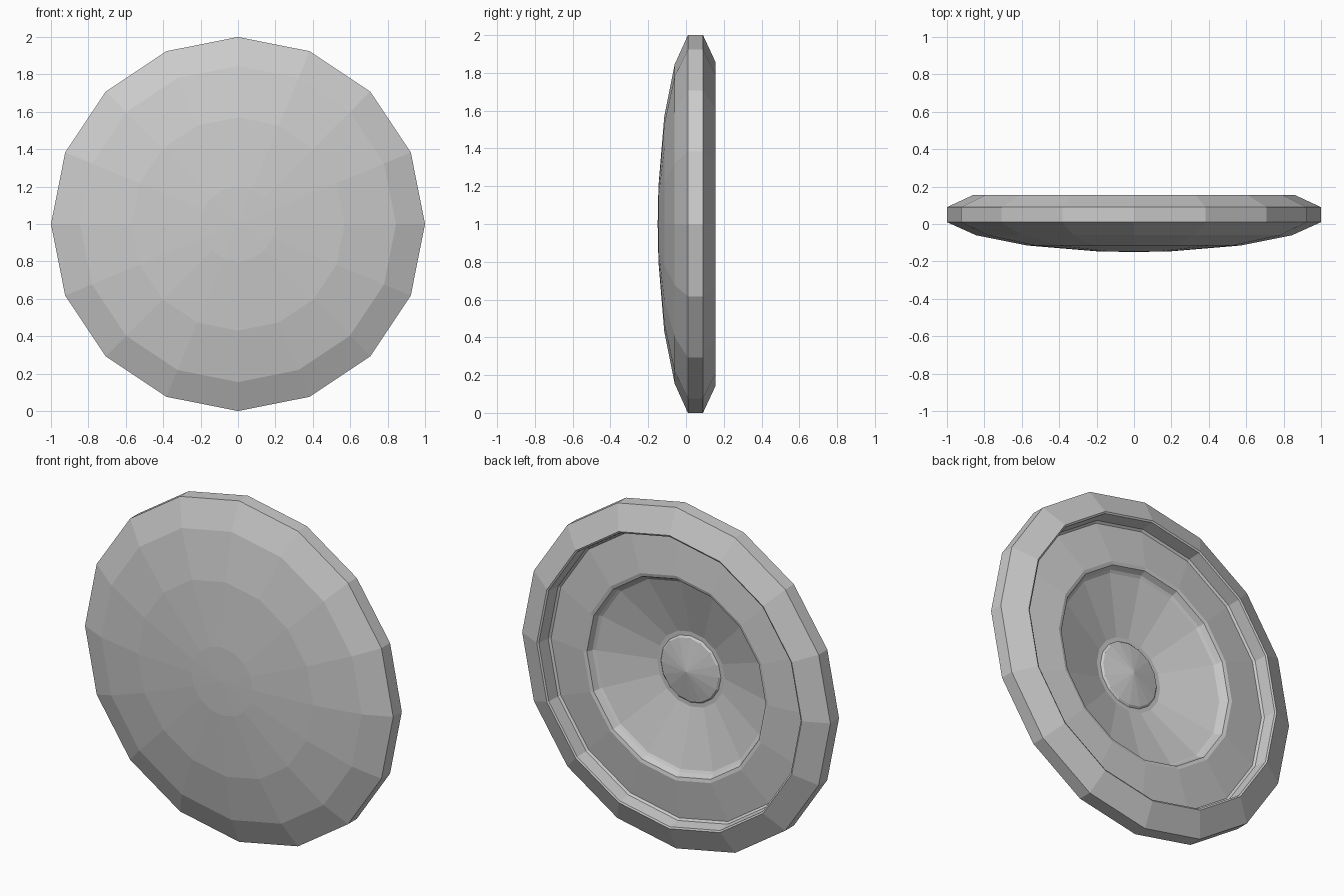
import bpy, bmesh
from math import sin, cos, pi

if "Cube" in bpy.data.objects:
    bpy.data.objects.remove(bpy.data.objects["Cube"])

SIDES = 16


def lathe(name, profile):
    """Spin (radius, y) points about the y axis through z = 1."""
    bm = bmesh.new()
    rings = []
    for r, y in profile:
        if r == 0:
            rings.append([bm.verts.new((0, y, 1))] * SIDES)
        else:
            rings.append([bm.verts.new((r * cos(2 * pi * i / SIDES), y,
                                        1 + r * sin(2 * pi * i / SIDES)))
                          for i in range(SIDES)])
    for a, b in zip(rings, rings[1:]):
        for i in range(SIDES):
            j = (i + 1) % SIDES
            quad = [a[i], a[j], b[j], b[i]]
            bm.faces.new(list(dict.fromkeys(quad)))
    bmesh.ops.recalc_face_normals(bm, faces=bm.faces)
    mesh = bpy.data.meshes.new(name)
    bm.to_mesh(mesh)
    bm.free()
    obj = bpy.data.objects.new(name, mesh)
    bpy.context.collection.objects.link(obj)
    return obj


# Domed front and straight outer edge
front = [(0, -0.15), (0.2, -0.146), (0.57, -0.115), (0.845, -0.06), (1.0, 0.01)]
# Bevelled back rim dropping into a stepped recess
rim = [(1.0, 0.09), (0.86, 0.155), (0.85, 0.15), (0.842, 0.075), (0.83, 0.065)]
# Raised shelf, dished cone and small centre cap
dish = [(0.6, 0.095), (0.58, 0.09), (0.565, 0.06), (0.55, 0.05),
        (0.22, -0.045), (0.195, -0.045), (0.185, -0.035), (0, 0.0)]

lathe("round_disc", front + rim + dish)
